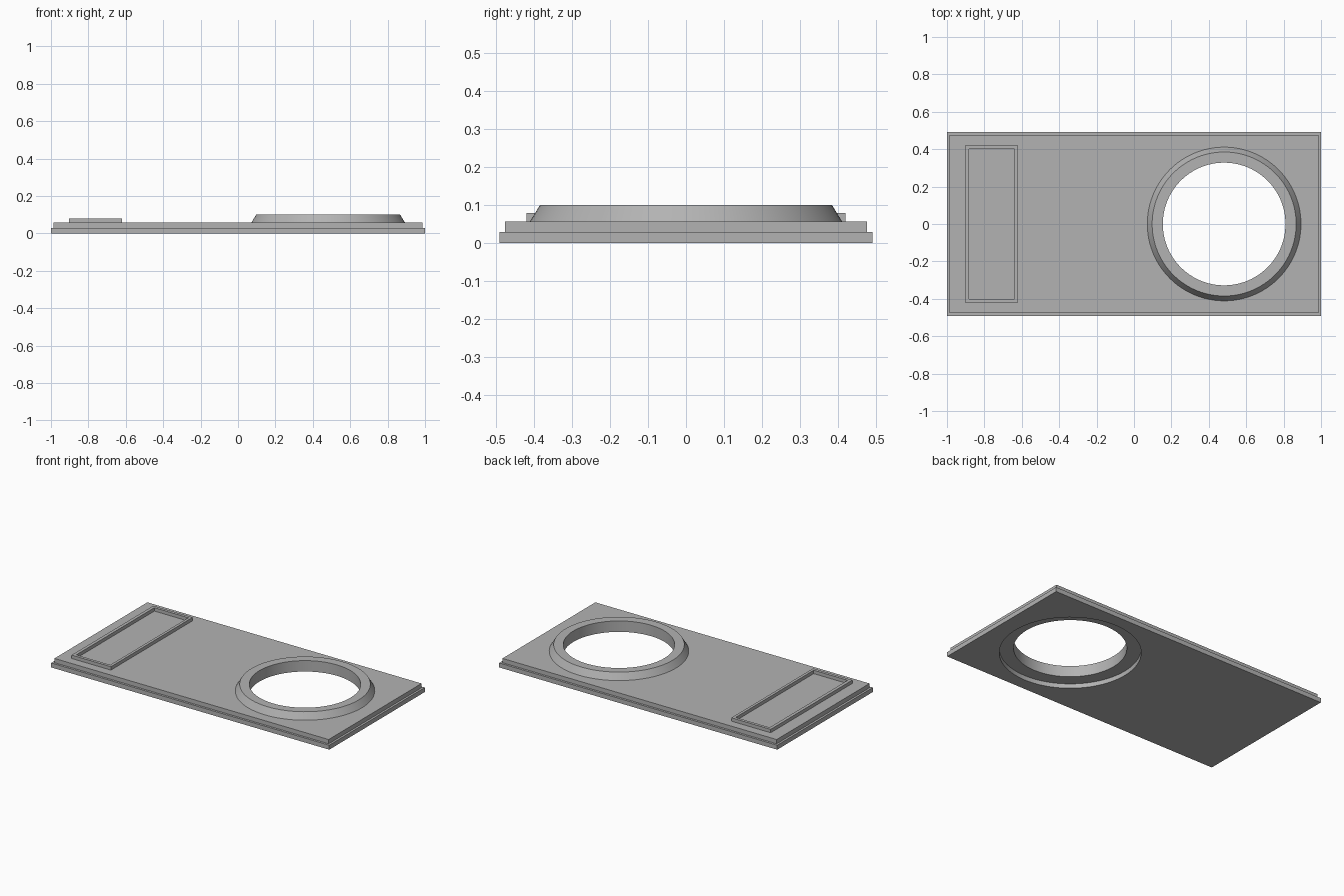
import bpy, bmesh, math

if "Cube" in bpy.data.objects:
    bpy.data.objects.remove(bpy.data.objects["Cube"])

SEG = 96
CX = 0.482            # centre of the round opening
R_OUT, R_TOP, R_IN = 0.411, 0.385, 0.328
Z_BASE, Z_PLATE, Z_FRAME, Z_RING = 0.029, 0.057, 0.079, 0.10

grey = bpy.data.materials.new("plain grey")
grey.diffuse_color = (0.45, 0.45, 0.45, 1)
grey.use_nodes = True
grey.node_tree.nodes["Principled BSDF"].inputs["Base Color"].default_value = grey.diffuse_color


def rect(x0, x1, y):
    return [(x0, -y), (x1, -y), (x1, y), (x0, y)]


def circle(cx, r):
    return [(cx + r * math.cos(2 * math.pi * i / SEG),
             r * math.sin(2 * math.pi * i / SEG)) for i in range(SEG)]


def finish(bm, name):
    bmesh.ops.recalc_face_normals(bm, faces=bm.faces)
    mesh = bpy.data.meshes.new(name)
    bm.to_mesh(mesh)
    bm.free()
    mesh.materials.append(grey)
    ob = bpy.data.objects.new(name, mesh)
    bpy.context.collection.objects.link(ob)
    bpy.ops.object.select_all(action='DESELECT')
    ob.select_set(True)
    bpy.context.view_layer.objects.active = ob
    bpy.ops.object.shade_smooth_by_angle(angle=math.radians(20))
    return ob


def slab(name, outer, hole, z0, z1):
    """Flat outline with one hole, extruded from z0 to z1."""
    bm = bmesh.new()
    for loop in (outer, hole):
        vs = [bm.verts.new((x, y, z0)) for x, y in loop]
        for a, b in zip(vs, vs[1:] + vs[:1]):
            bm.edges.new((a, b))
    bmesh.ops.triangle_fill(bm, use_beauty=True, edges=bm.edges[:], normal=(0, 0, 1))
    ext = bmesh.ops.extrude_face_region(bm, geom=bm.faces[:], use_keep_orig=True)
    top = [g for g in ext["geom"] if isinstance(g, bmesh.types.BMVert)]
    bmesh.ops.translate(bm, verts=top, vec=(0, 0, z1 - z0))
    return finish(bm, name)


def lathe(name, cx, profile):
    """Closed (radius, z) profile turned around a vertical axis at cx."""
    bm = bmesh.new()
    rings = [[bm.verts.new((x, y, z)) for x, y in circle(cx, r)] for r, z in profile]
    for a, b in zip(rings, rings[1:] + rings[:1]):
        for i in range(SEG):
            j = (i + 1) % SEG
            bm.faces.new((a[i], a[j], b[j], b[i]))
    return finish(bm, name)


# Two stepped plates, open where the ring sits
slab("base_plate", rect(-1, 1, 0.491), circle(CX, R_OUT), 0, Z_BASE)
slab("upper_plate", rect(-0.986, 0.986, 0.477), circle(CX, R_OUT), Z_BASE, Z_PLATE)

# Bevelled ring around the opening; its underside is recessed below the plate
lathe("bevelled_ring", CX, [(R_OUT, Z_BASE), (R_IN, Z_BASE), (R_IN, Z_RING),
                            (R_TOP, Z_RING), (R_OUT, Z_PLATE)])

# Raised rectangular border at the other end
slab("raised_frame", rect(-0.903, -0.62, 0.42), rect(-0.882, -0.638, 0.401),
     Z_PLATE, Z_FRAME)
